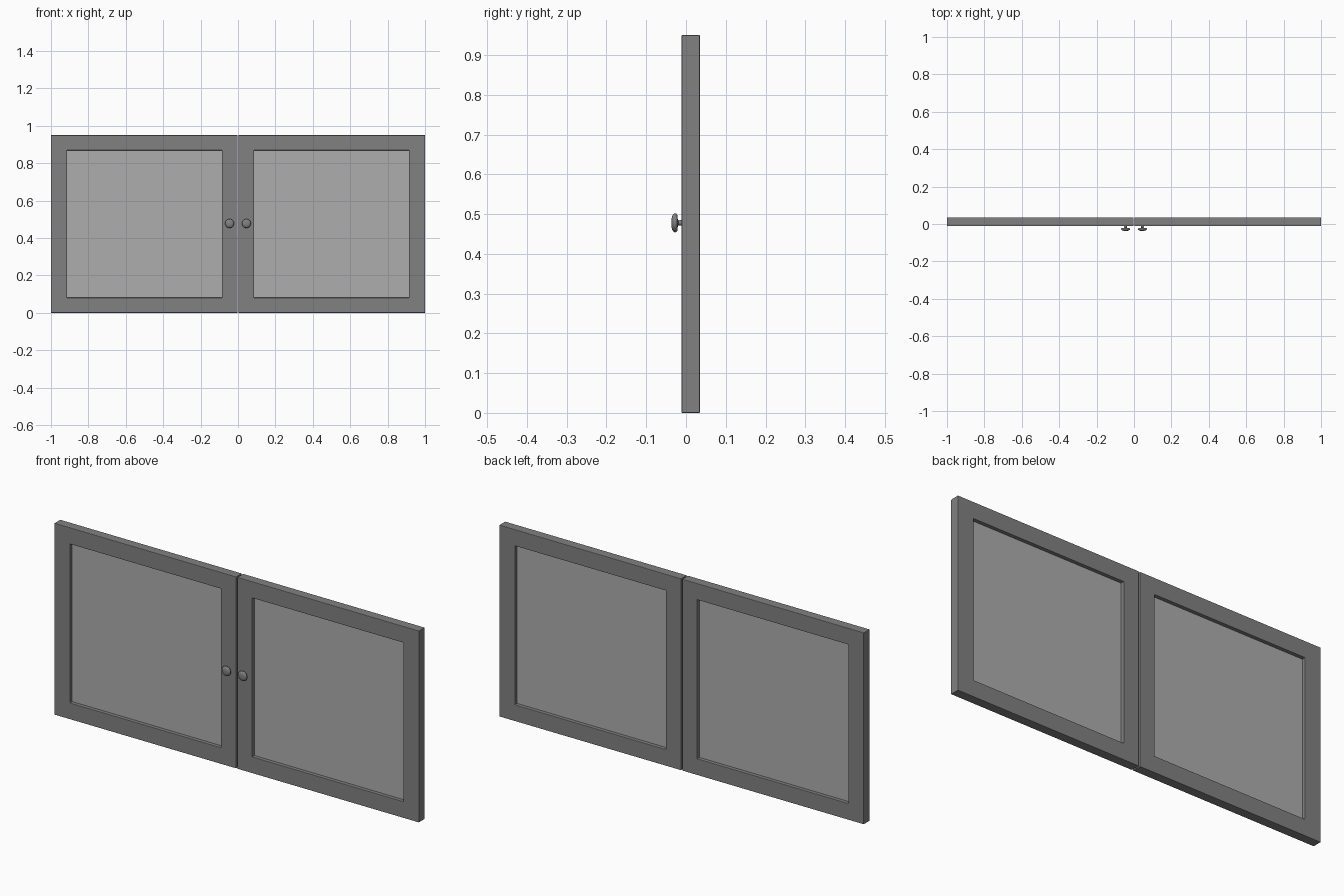
import bpy
import bmesh
import math
from mathutils import Matrix

old = bpy.data.objects.get("Cube")
if old:
    bpy.data.objects.remove(old)


def material(name, level):
    m = bpy.data.materials.new(name)
    colour = (level, level, level, 1)
    m.diffuse_color = colour
    m.use_nodes = True
    m.node_tree.nodes["Principled BSDF"].inputs["Base Color"].default_value = colour
    return m


frame_grey = material("frame grey", 0.22)
panel_grey = material("panel grey", 0.42)

HEIGHT, FRONT, BACK = 0.95, -0.011, 0.035
GAP, BORDER_X, BORDER_Z = 0.003, 0.0856, 0.081


def make_object(name, bm, mat):
    bmesh.ops.recalc_face_normals(bm, faces=bm.faces)
    mesh = bpy.data.meshes.new(name)
    bm.to_mesh(mesh)
    bm.free()
    mesh.materials.append(mat)
    obj = bpy.data.objects.new(name, mesh)
    bpy.context.collection.objects.link(obj)
    return obj


def box(name, x0, x1, y0, y1, z0, z1, mat):
    bm = bmesh.new()
    bmesh.ops.create_cube(bm, size=1, matrix=Matrix.Translation(
        ((x0 + x1) / 2, (y0 + y1) / 2, (z0 + z1) / 2))
        @ Matrix.Diagonal((x1 - x0, y1 - y0, z1 - z0, 1)))
    return make_object(name, bm, mat)


def frame(name, outer, inner):
    """Rectangular ring in the xz plane, extruded from front to back."""
    bm = bmesh.new()
    rings = []
    for x0, x1, z0, z1 in (outer, inner):
        rings.append([bm.verts.new((x, FRONT, z))
                      for x, z in ((x0, z0), (x1, z0), (x1, z1), (x0, z1))])
    out, inn = rings
    for i in range(4):
        j = (i + 1) % 4
        bm.faces.new((out[i], out[j], inn[j], inn[i]))
    extruded = bmesh.ops.extrude_face_region(bm, geom=bm.faces[:])["geom"]
    moved = [v for v in extruded if isinstance(v, bmesh.types.BMVert)]
    bmesh.ops.translate(bm, verts=moved, vec=(0, BACK - FRONT, 0))
    obj = make_object(name, bm, frame_grey)
    bevel = obj.modifiers.new("softened edges", "BEVEL")
    bevel.width = 0.002
    bevel.segments = 2
    return obj


def knob(name, x, z, sides=32):
    """Stem and domed head turned around the y axis."""
    profile = [(0.0075, 0.0), (0.006, -0.008), (0.008, -0.0095), (0.02, -0.011),
               (0.0235, -0.014), (0.024, -0.017), (0.0225, -0.02),
               (0.018, -0.0235), (0.01, -0.0255)]
    bm = bmesh.new()
    rings = []
    for r, y in profile:
        rings.append([bm.verts.new((x + r * math.cos(a), FRONT + y, z + r * math.sin(a)))
                      for a in (math.tau * i / sides for i in range(sides))])
    for a, b in zip(rings, rings[1:]):
        for i in range(sides):
            j = (i + 1) % sides
            bm.faces.new((a[i], a[j], b[j], b[i]))
    bm.faces.new(rings[0])
    bm.faces.new(rings[-1])
    obj = make_object(name, bm, frame_grey)
    bpy.ops.object.select_all(action="DESELECT")
    obj.select_set(True)
    bpy.context.view_layer.objects.active = obj
    bpy.ops.object.shade_smooth_by_angle(angle=math.radians(40))


# A pair of framed doors, one on each side of the centre gap
for side, s in (("left", 1), ("right", -1)):
    x0, x1 = sorted((s * GAP, s * 1.0))
    i0, i1 = sorted((s * BORDER_X, s * (1 - BORDER_X)))
    z0, z1 = BORDER_Z, HEIGHT - BORDER_Z
    frame(side + "_door_frame", (x0, x1, 0, HEIGHT), (i0, i1, z0, z1))
    lap = 0.004
    box(side + "_door_panel", i0 - lap, i1 + lap, 0.007, 0.017,
        z0 - lap, z1 + lap, panel_grey)
    knob(side + "_door_knob", s * 0.045, HEIGHT / 2 + 0.003)
